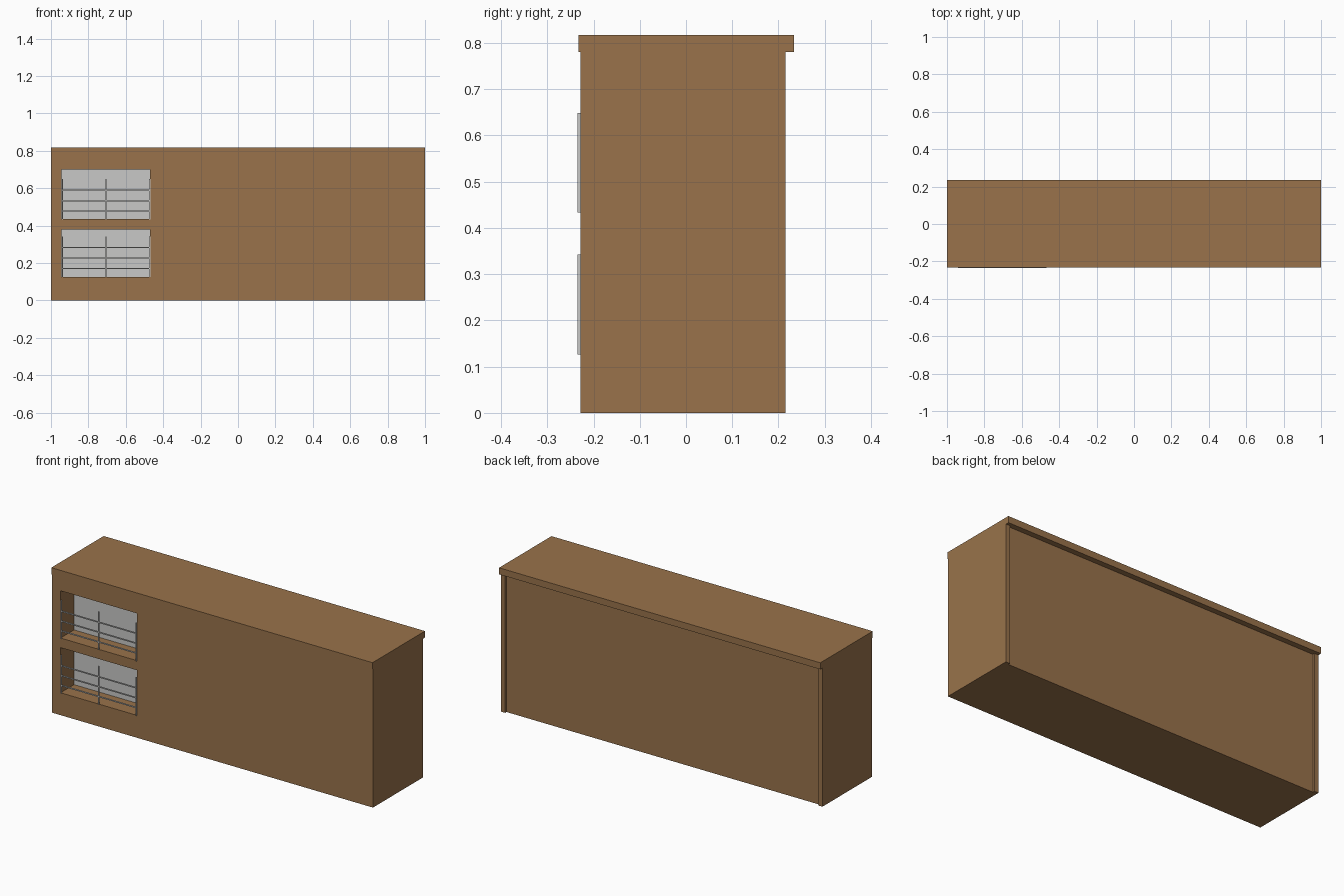
import bpy, bmesh

if "Cube" in bpy.data.objects:
    bpy.data.objects.remove(bpy.data.objects["Cube"])


def material(name, rgb):
    m = bpy.data.materials.new(name)
    m.diffuse_color = (*rgb, 1.0)
    m.use_nodes = True
    m.node_tree.nodes["Principled BSDF"].inputs["Base Color"].default_value = m.diffuse_color
    return m


WOOD = material("brown wood", (0.319, 0.171, 0.070))
GREY = material("light grey", (0.58, 0.58, 0.57))


def box(name, x, y, z, mat=WOOD):
    """Box between the given (min, max) pairs."""
    bm = bmesh.new()
    bmesh.ops.create_cube(bm, size=1.0)
    for v in bm.verts:
        v.co = [r[0] if c < 0 else r[1] for c, r in zip(v.co, (x, y, z))]
    me = bpy.data.meshes.new(name)
    bm.to_mesh(me)
    bm.free()
    me.materials.append(mat)
    ob = bpy.data.objects.new(name, me)
    bpy.context.collection.objects.link(ob)
    return ob


FRONT, BACK, TOP = -0.228, 0.203, 0.78
NICHE_BACK = -0.108
LEFT, RIGHT = -0.945, -0.47        # niche opening in x

# Counter top
box("counter_top", (-1, 1), (-0.232, 0.234), (TOP, 0.817))

# Carcass: front, sides, back, bottom
box("front_panel", (-0.41, 0.98), (FRONT, FRONT + 0.02), (0, TOP))
box("right_side", (0.98, 1), (FRONT, BACK), (0, TOP))
box("left_side", (-1, -0.98), (NICHE_BACK, BACK), (0, TOP))
box("back_panel", (-0.98, 0.98), (BACK - 0.02, BACK), (0, TOP))
box("bottom_panel", (-0.98, 0.98), (NICHE_BACK, BACK - 0.02), (0, 0.02))
box("bottom_front_strip", (-0.41, 0.98), (FRONT + 0.02, NICHE_BACK), (0, 0.02))
for side, x in (("left", (-1, -0.975)), ("right", (0.975, 1))):
    box(side + "_back_post", x, (BACK, 0.215), (0, TOP))

# Niche frame: stiles and rails reaching back to the niche wall
box("left_stile", (-1, LEFT), (FRONT, NICHE_BACK), (0, TOP))
box("right_stile", (RIGHT, -0.41), (FRONT, NICHE_BACK), (0, TOP))
for name, z in (("bottom_rail", (0, 0.115)), ("middle_rail", (0.38, 0.423)),
                ("top_rail", (0.70, TOP))):
    box(name, (LEFT, RIGHT), (FRONT, NICHE_BACK), z)

# Shelves, pale back walls and wire guards
R = 0.003
for level, z0, z1 in (("lower", 0.115, 0.38), ("upper", 0.423, 0.70)):
    floor = z0 + 0.011
    box(level + "_shelf", (LEFT, RIGHT), (FRONT, NICHE_BACK), (z0, floor))
    box(level + "_niche_wall", (LEFT, RIGHT), (NICHE_BACK, NICHE_BACK + 0.008),
        (floor, z1), GREY)
    base = floor if level == "lower" else floor - 0.001
    for i, x in enumerate((-0.938, -0.705, -0.472)):
        box(f"{level}_guard_post_{i}", (x - R, x + R), (-0.235, -0.2285),
            (base, base + 0.216), GREY)
    for i, h in enumerate((0.045, 0.1, 0.156)):
        z = base + h
        box(f"{level}_guard_bar_{i}", (-0.938, -0.472), (-0.2345, -0.229),
            (z - R, z + R), GREY)
